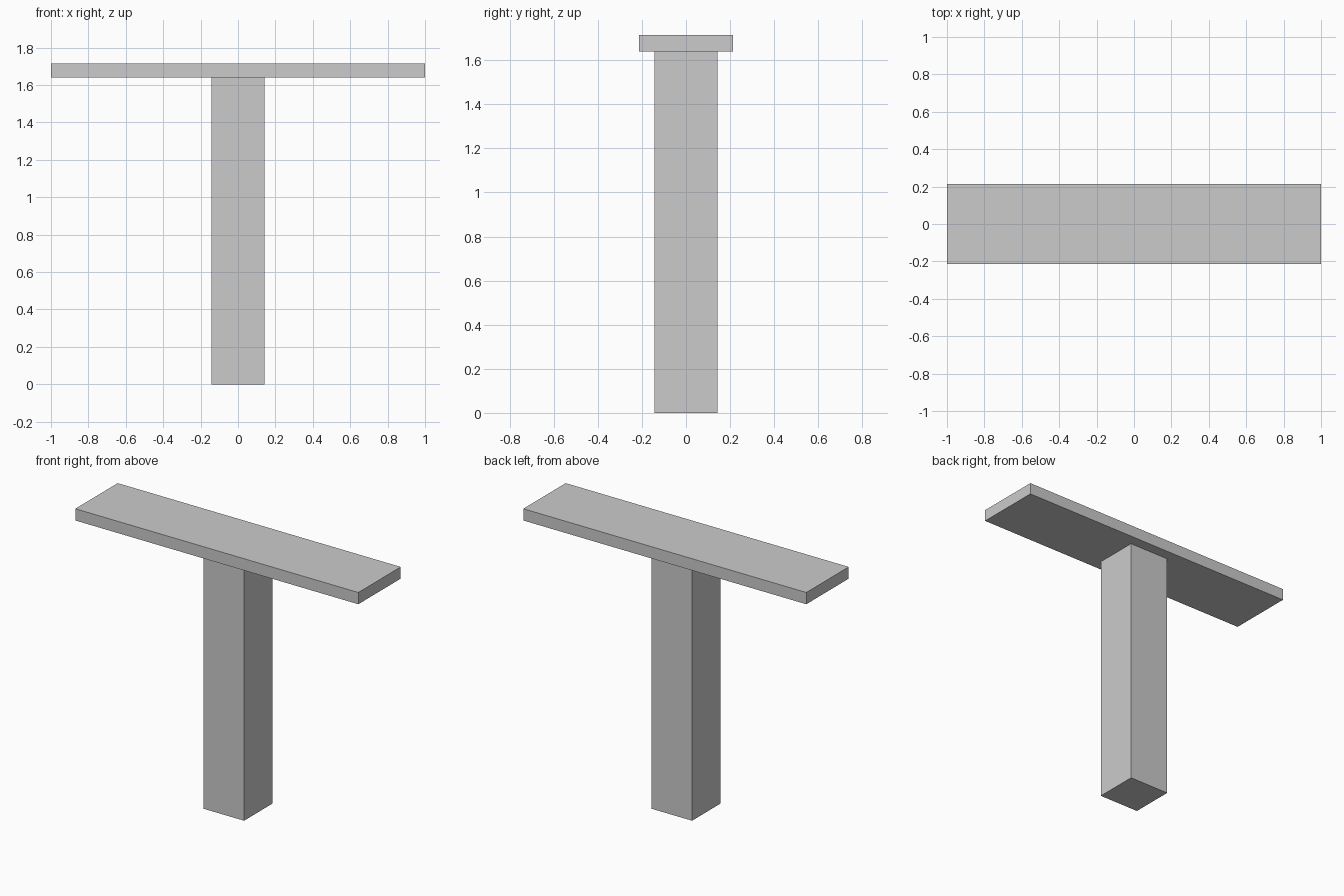
import bpy

if "Cube" in bpy.data.objects:
    bpy.data.objects.remove(bpy.data.objects["Cube"])


def box(name, size, z_bottom):
    """Add a box centred on x and y, resting at z_bottom."""
    bpy.ops.mesh.primitive_cube_add(size=1, location=(0, 0, z_bottom + size[2] / 2))
    obj = bpy.context.object
    obj.name = name
    obj.scale = size
    bpy.ops.object.transform_apply(location=False, rotation=False, scale=True)
    return obj


COLUMN_HEIGHT = 1.639
SLAB_THICKNESS = 0.075

# Square upright column
box("column", (0.286, 0.286, COLUMN_HEIGHT), 0)

# Long flat slab on top
box("top_slab", (2.0, 0.428, SLAB_THICKNESS), COLUMN_HEIGHT)
